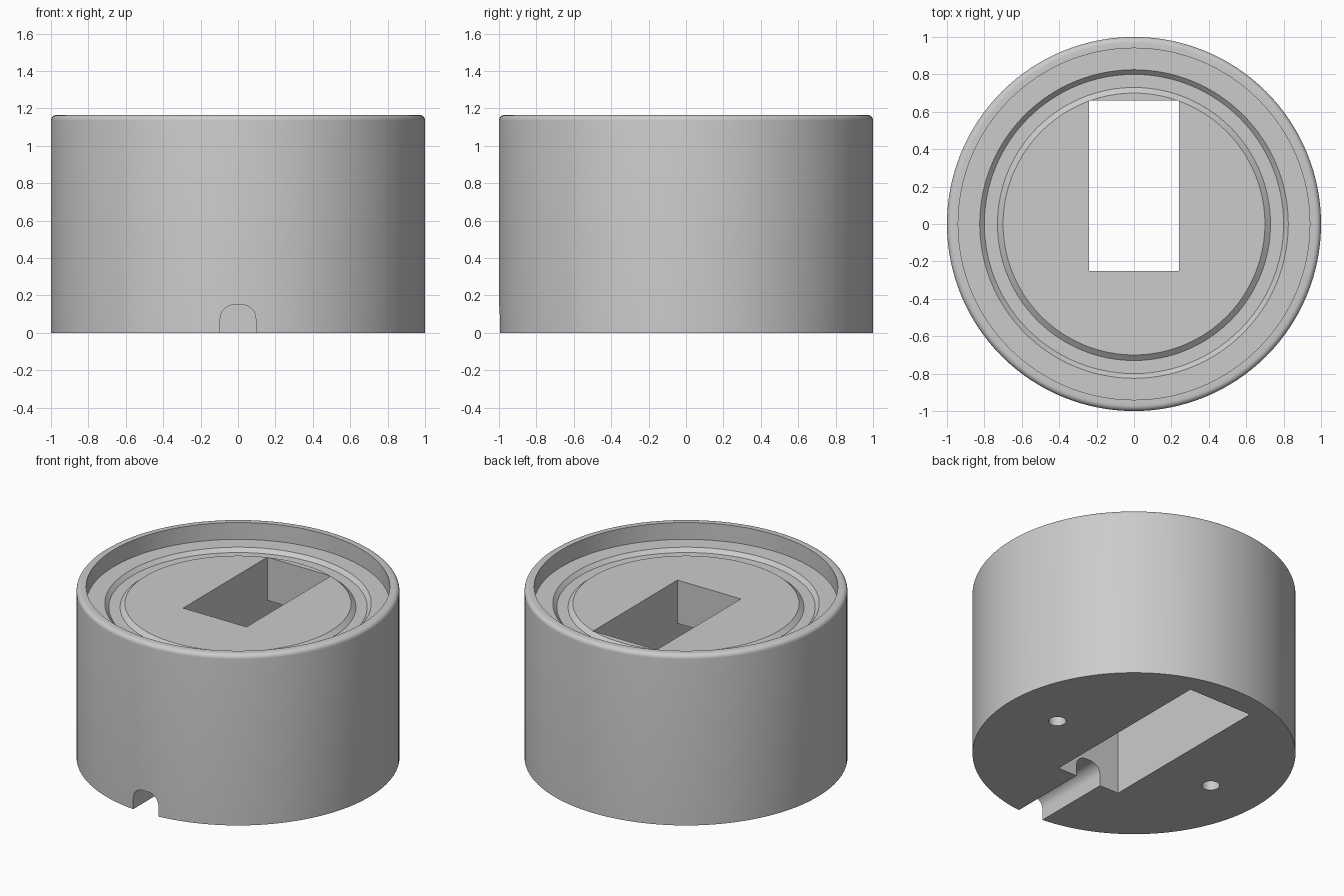
import bpy, bmesh, math

if "Cube" in bpy.data.objects:
    bpy.data.objects.remove(bpy.data.objects["Cube"])

SEGMENTS = 128
FLOOR = 1.05      # top recess floor
GROOVE = 1.025    # groove bottom


def mesh_object(name, bm):
    bmesh.ops.recalc_face_normals(bm, faces=bm.faces)
    mesh = bpy.data.meshes.new(name)
    bm.to_mesh(mesh)
    bm.free()
    obj = bpy.data.objects.new(name, mesh)
    bpy.context.collection.objects.link(obj)
    return obj


def lathe(name, profile):
    """Revolve an (r, z) profile that starts and ends on the axis."""
    bm = bmesh.new()
    verts = [bm.verts.new((r, 0, z)) for r, z in profile]
    edges = [bm.edges.new(pair) for pair in zip(verts, verts[1:])]
    bmesh.ops.spin(bm, geom=verts + edges, cent=(0, 0, 0), axis=(0, 0, 1),
                   angle=2 * math.pi, steps=SEGMENTS)
    bmesh.ops.remove_doubles(bm, verts=bm.verts, dist=1e-5)
    return mesh_object(name, bm)


def box(name, x0, x1, y0, y1, z0, z1):
    bm = bmesh.new()
    bmesh.ops.create_cube(bm, size=1)
    for v in bm.verts:
        v.co = (x1 if v.co.x > 0 else x0,
                y1 if v.co.y > 0 else y0,
                z1 if v.co.z > 0 else z0)
    return mesh_object(name, bm)


def cylinder(name, x, y, radius, z0, z1):
    bm = bmesh.new()
    bmesh.ops.create_cone(bm, cap_ends=True, segments=32, radius1=radius,
                          radius2=radius, depth=z1 - z0)
    bmesh.ops.translate(bm, verts=bm.verts, vec=(x, y, (z0 + z1) / 2))
    return mesh_object(name, bm)


def arch(name, half_width, height, corner, y0, y1):
    """Channel along y with a rounded top."""
    points = [(half_width, -0.1)]
    for side, start in ((1, 0), (-1, 90)):
        for i in range(9):
            a = math.radians(start + i * 90 / 8)
            points.append((side * (half_width - corner) + corner * math.cos(a),
                           height - corner + corner * math.sin(a)))
    points.append((-half_width, -0.1))
    bm = bmesh.new()
    face = bm.faces.new([bm.verts.new((x, y0, z)) for x, z in points])
    out = bmesh.ops.extrude_face_region(bm, geom=[face])
    moved = [g for g in out["geom"] if isinstance(g, bmesh.types.BMVert)]
    bmesh.ops.translate(bm, verts=moved, vec=(0, y1 - y0, 0))
    return mesh_object(name, bm)


# Round body: rounded rim, recessed top and a shallow sloped groove
rim = [(0.97 + 0.03 * math.cos(math.radians(a)),
        1.135 + 0.03 * math.sin(math.radians(a))) for a in range(0, 91, 15)]
body = lathe("round_base", [(0, 0), (1, 0)] + rim + [
    (0.94, 1.165), (0.94, FLOOR), (0.825, FLOOR), (0.80, GROOVE),
    (0.73, GROOVE), (0.70, FLOOR), (0, FLOOR)])

# Openings: top window, longer lower pocket, cable channel, screw holes
cutters = [
    box("window_cutter", -0.24, 0.24, -0.25, 0.66, 0.5, 1.3),
    box("pocket_cutter", -0.24, 0.24, -0.44, 0.83, -0.1, 0.755),
    arch("cable_channel_cutter", 0.095, 0.15, 0.075, -1.1, -0.4),
    cylinder("screw_hole_cutter", 0.62, 0, 0.055, -0.1, 0.3),
    cylinder("screw_hole_cutter", -0.62, 0, 0.055, -0.1, 0.3),
]
bpy.context.view_layer.objects.active = body
body.select_set(True)
for cutter in cutters:
    mod = body.modifiers.new("cut", "BOOLEAN")
    mod.operation = "DIFFERENCE"
    mod.solver = "EXACT"
    mod.object = cutter
    bpy.ops.object.modifier_apply(modifier=mod.name)
    bpy.data.objects.remove(cutter)

# Single grey finish, smooth round walls with sharp edges
grey = bpy.data.materials.new("plain_grey")
grey.diffuse_color = (0.6, 0.6, 0.6, 1)
grey.use_nodes = True
grey.node_tree.nodes["Principled BSDF"].inputs["Base Color"].default_value = grey.diffuse_color
body.data.materials.clear()
body.data.materials.append(grey)
bpy.ops.object.shade_smooth_by_angle(angle=math.radians(30))
